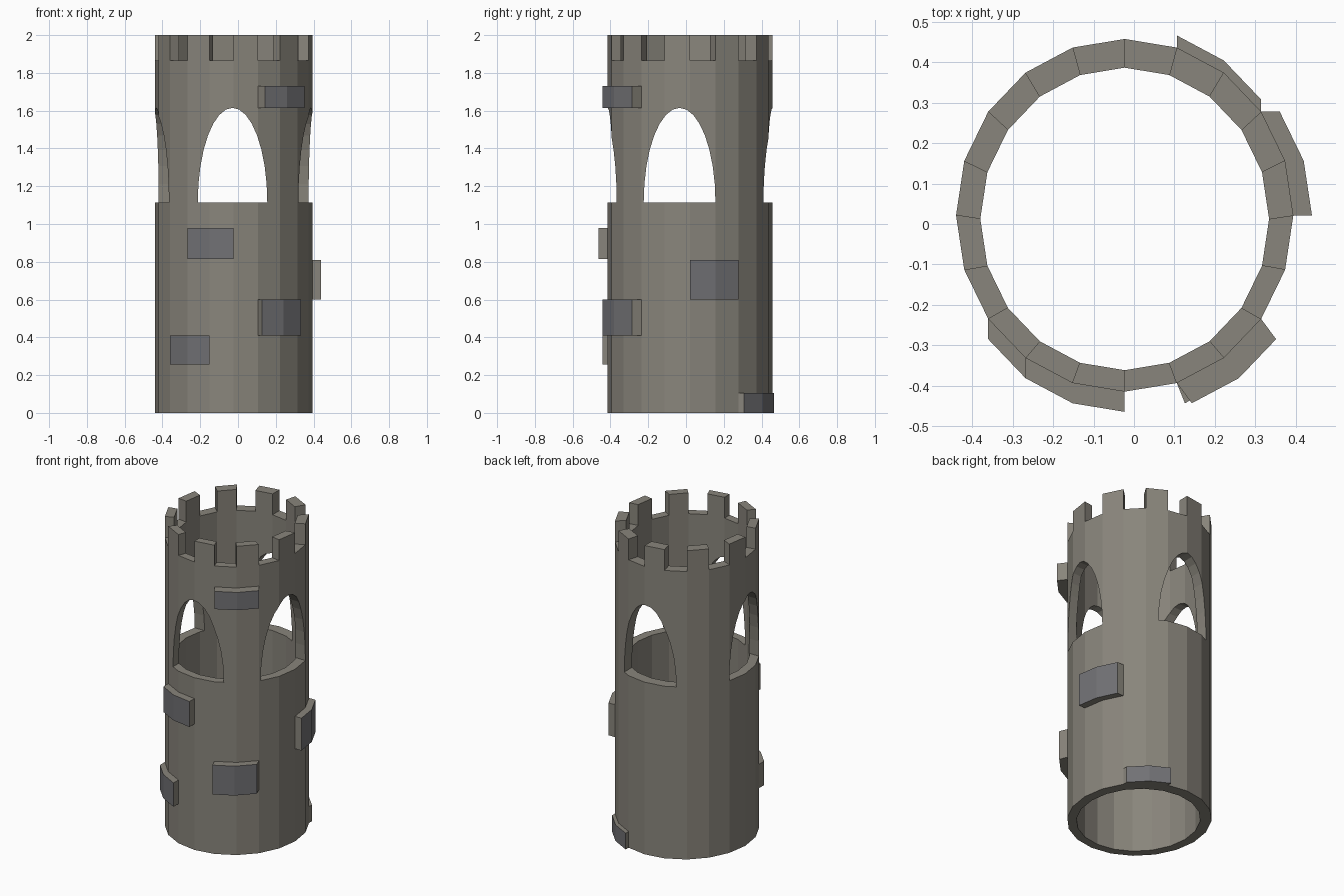
import bpy, bmesh
from math import cos, sin, pi, radians

if "Cube" in bpy.data.objects:
    bpy.data.objects.remove(bpy.data.objects["Cube"])

SIDES = 20
WALL_TOP, TOP = 1.865, 2.0


def material(name, rgb):
    m = bpy.data.materials.new(name)
    m.diffuse_color = (*rgb, 1)
    m.use_nodes = True
    m.node_tree.nodes["Principled BSDF"].inputs["Base Color"].default_value = m.diffuse_color
    return m


stone = material("stone", (0.25, 0.235, 0.20))
brick = material("brick_face", (0.165, 0.165, 0.175))


def outer(i):
    a = radians(18 * i)
    return -0.023 + 0.417 * cos(a), 0.0215 + 0.436 * sin(a)


def inner(i):
    a = radians(18 * i)
    return -0.023 + 0.357 * cos(a), 0.0125 + 0.374 * sin(a)


def finish(bm, name, mats):
    bmesh.ops.recalc_face_normals(bm, faces=bm.faces)
    me = bpy.data.meshes.new(name)
    bm.to_mesh(me)
    bm.free()
    for m in mats:
        me.materials.append(m)
    ob = bpy.data.objects.new(name, me)
    bpy.context.collection.objects.link(ob)
    return ob


# Tower wall: hollow ring, alternate top faces raised into merlons
bm = bmesh.new()
rings = [[bm.verts.new((*f(i), z)) for i in range(SIDES)]
         for f, z in ((outer, 0), (outer, WALL_TOP), (inner, WALL_TOP), (inner, 0))]
merlons = []
for k in range(4):
    a, b = rings[k], rings[(k + 1) % 4]
    for i in range(SIDES):
        j = (i + 1) % SIDES
        f = bm.faces.new((a[i], a[j], b[j], b[i]))
        if k == 1 and i % 2:
            merlons.append(f)
bmesh.ops.recalc_face_normals(bm, faces=bm.faces)
raised = bmesh.ops.extrude_discrete_faces(bm, faces=merlons)["faces"]
for f in raised:
    for v in f.verts:
        v.co.z = TOP
tower = finish(bm, "tower_wall", [stone])


# Arched window cutters, each running right through the tower
def arch_cutter(name, centre, half_width, along_y):
    bm = bmesh.new()
    ends = []
    for d in (-1, 1):
        ring = []
        for k in range(17):
            t = pi * k / 16
            u, z = centre + half_width * cos(t), 1.115 + 0.5 * sin(t)
            ring.append(bm.verts.new((u, d, z) if along_y else (d, u, z)))
        bm.faces.new(ring)
        ends.append(ring)
    for k in range(17):
        j = (k + 1) % 17
        bm.faces.new((ends[0][k], ends[0][j], ends[1][j], ends[1][k]))
    ob = finish(bm, name, [stone])
    ob.hide_render = True
    return ob


bpy.context.view_layer.objects.active = tower
for args in (("front_arch_cutter", -0.029, 0.184, True),
             ("side_arch_cutter", -0.034, 0.19, False)):
    cutter = arch_cutter(*args)
    mod = tower.modifiers.new("window", 'BOOLEAN')
    mod.operation, mod.solver, mod.object = 'DIFFERENCE', 'EXACT', cutter
    bpy.ops.object.modifier_apply(modifier=mod.name)
    bpy.data.objects.remove(cutter)


# Protruding stones: two wall facets pushed outwards
def raised_stone(name, start, z0, z1, dx, dy):
    bm = bmesh.new()
    wall = [outer(start + k) for k in range(3)]
    front = [(x + dx, y + dy) for x, y in wall]
    loop = front + wall[::-1]
    lo = [bm.verts.new((x, y, z0)) for x, y in loop]
    hi = [bm.verts.new((x, y, z1)) for x, y in loop]
    for k in range(6):
        j = (k + 1) % 6
        f = bm.faces.new((lo[k], lo[j], hi[j], hi[k]))
        f.material_index = 1 if k < 2 else 0
    for row in (lo, hi):
        for k in range(2):
            bm.faces.new((row[k], row[k + 1], row[4 - k], row[5 - k]))
    finish(bm, name, [stone, brick])


raised_stone("upper_right_stone", -4, 1.615, 1.73, 0.037, -0.05)
raised_stone("lower_right_stone", -4, 0.41, 0.60, 0.02, -0.05)
raised_stone("front_stone", -7, 0.815, 0.98, 0, -0.05)
raised_stone("lower_left_stone", -8, 0.255, 0.41, 0, -0.05)
raised_stone("side_stone", 0, 0.60, 0.81, 0.046, 0)
raised_stone("back_foot_stone", 2, 0.0, 0.105, 0, 0.03)
